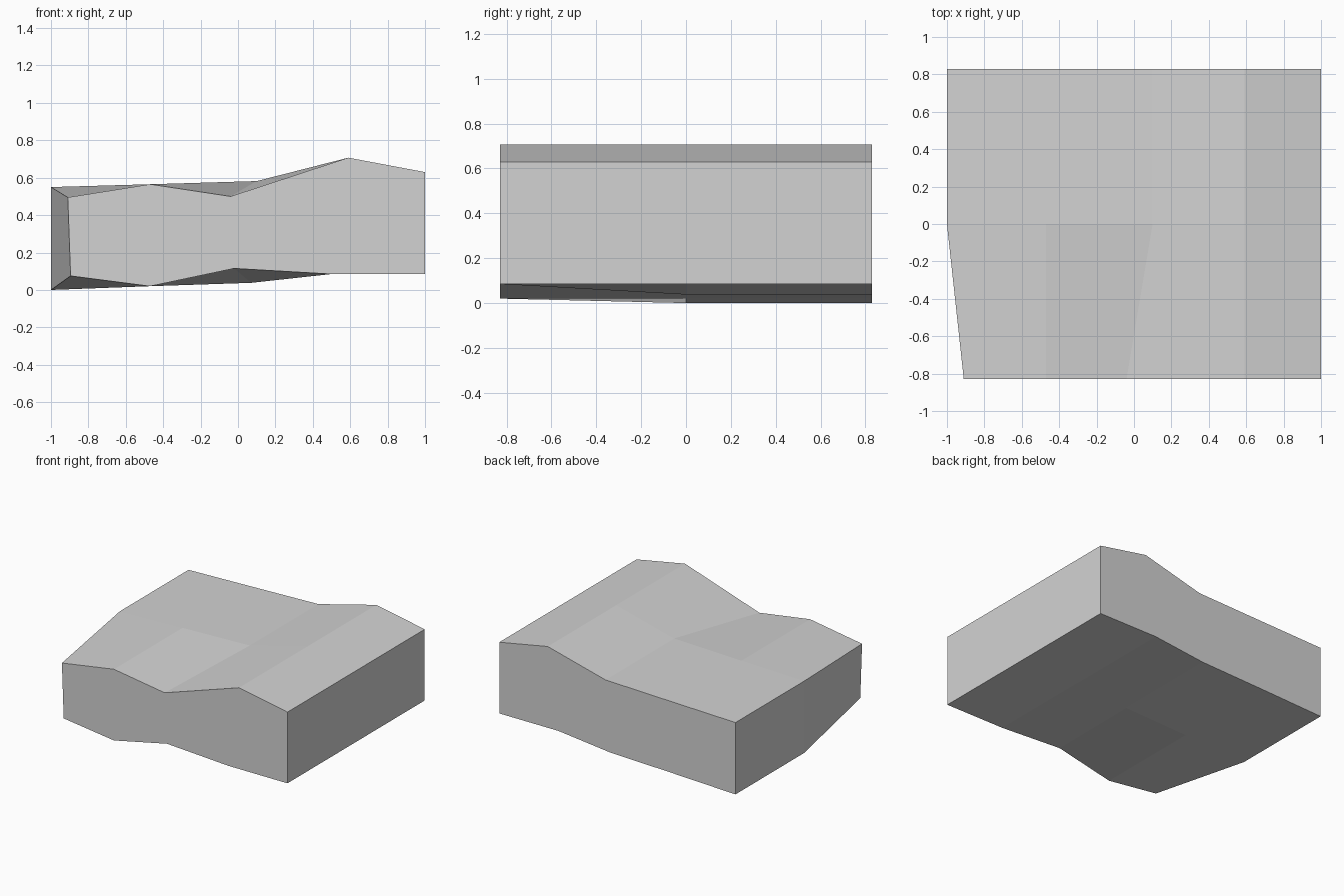
import bpy
import bmesh

if "Cube" in bpy.data.objects:
    bpy.data.objects.remove(bpy.data.objects["Cube"])

# Cross-sections (x, z): the back half is straight, the front edge is pinched
back_top = [(-1, .55), (-.47, .565), (.10, .582), (.59, .707), (1, .63)]
back_bottom = [(-1, 0), (-.47, .02), (.07, .038), (.50, .085), (1, .085)]
front_top = [(-.91, .495), (-.47, .565), (-.04, .50), (.59, .707), (1, .63)]
front_bottom = [(-.895, .075), (-.47, .02), (-.02, .115), (.50, .085), (1, .085)]

back = back_top + back_bottom[::-1]
front = front_top + front_bottom[::-1]
stations = [(-.83, front), (0, back), (.83, back)]

# Slab lofted through the three sections
bm = bmesh.new()
rings = [[bm.verts.new((x, y, z)) for x, z in profile] for y, profile in stations]
n = len(back)
for a, b in zip(rings, rings[1:]):
    for i in range(n):
        j = (i + 1) % n
        bm.faces.new((a[i], a[j], b[j], b[i]))

# End caps, split into strips
for ring in (rings[0], rings[-1]):
    for i in range(n // 2 - 1):
        bm.faces.new((ring[i], ring[i + 1], ring[n - 2 - i], ring[n - 1 - i]))
bmesh.ops.recalc_face_normals(bm, faces=bm.faces[:])

mesh = bpy.data.meshes.new("slab")
bm.to_mesh(mesh)
bm.free()
slab = bpy.data.objects.new("slab", mesh)
bpy.context.collection.objects.link(slab)

# Plain grey
grey = bpy.data.materials.new("light grey")
grey.diffuse_color = (.65, .65, .65, 1)
grey.use_nodes = True
grey.node_tree.nodes["Principled BSDF"].inputs["Base Color"].default_value = grey.diffuse_color
mesh.materials.append(grey)
